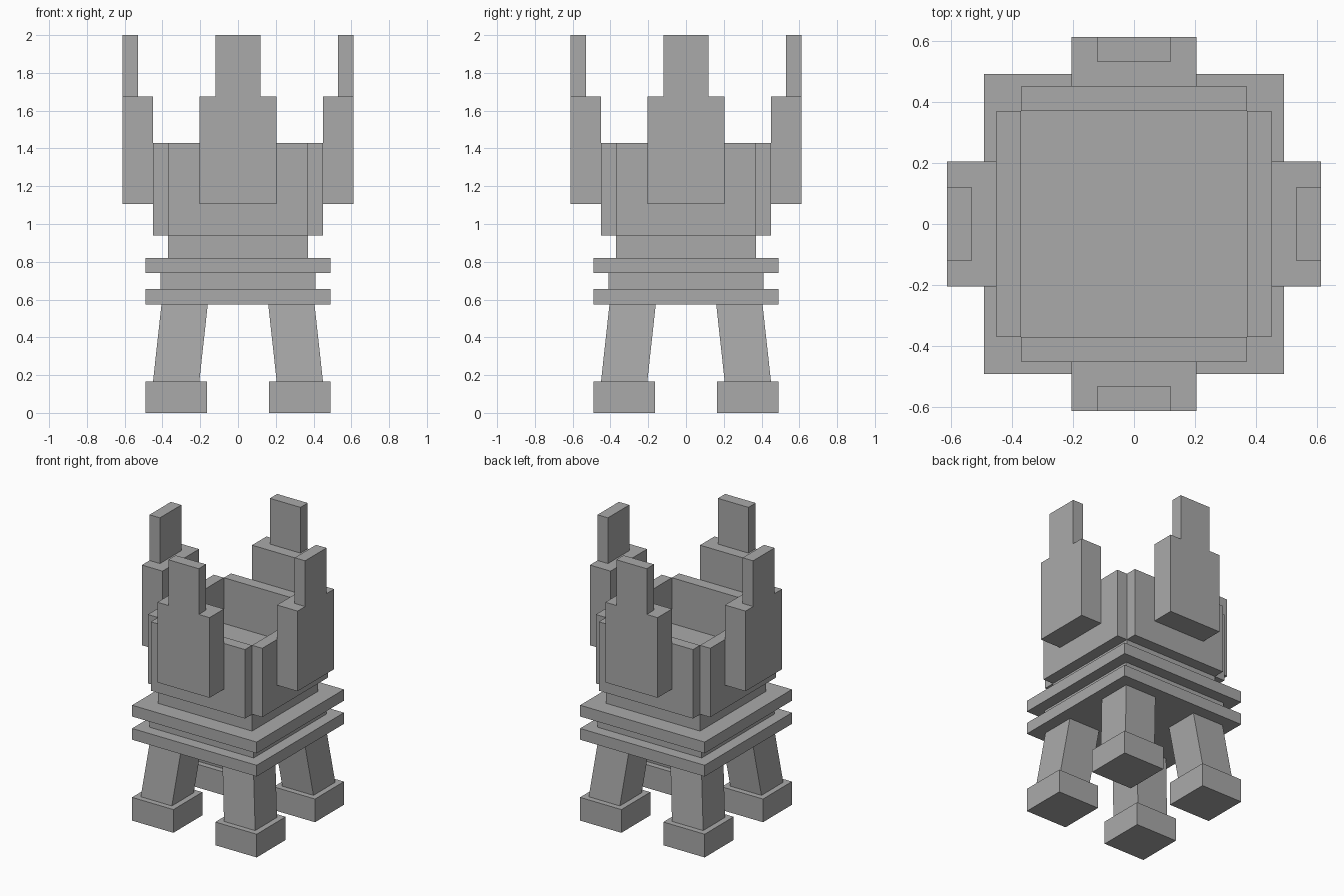
import bpy
import bmesh
from mathutils import Matrix, Vector

cube = bpy.data.objects.get("Cube")
if cube:
    bpy.data.objects.remove(cube, do_unlink=True)

GREY = (0.4, 0.4, 0.4, 1)
stone = bpy.data.materials.new("grey stone")
stone.use_nodes = True
stone.diffuse_color = GREY
stone.node_tree.nodes["Principled BSDF"].inputs["Base Color"].default_value = GREY


def block(name, low, high, lean=0.0, turn=0):
    """Box between two corners; lean shifts its top in x and y, turn counts quarter turns."""
    low, high = Vector(low), Vector(high)
    bm = bmesh.new()
    bmesh.ops.create_cube(bm, size=1)
    for v in bm.verts:
        top = v.co.z > 0
        v.co = (low + high) / 2 + v.co * (high - low)
        if top:
            v.co += Vector((lean, lean, 0))
    bm.transform(Matrix.Rotation(turn * 1.5707963, 4, "Z"))
    mesh = bpy.data.meshes.new(name)
    bm.to_mesh(mesh)
    bm.free()
    mesh.materials.append(stone)
    obj = bpy.data.objects.new(name, mesh)
    bpy.context.collection.objects.link(obj)


def slab(name, half, bottom, top):
    block(name, (-half, -half, bottom), (half, half, top))


# Stacked square base and the bowl floor
slab("lower_plate", 0.49, 0.575, 0.655)
slab("plate_spacer", 0.41, 0.655, 0.74)
slab("upper_plate", 0.49, 0.74, 0.82)
slab("bowl_core", 0.37, 0.82, 1.105)

# Each quarter: corner leg, side wall and stepped tower
corners = ("back_left", "back_right", "front_right", "front_left")
sides = ("left", "back", "right", "front")
for i in range(4):
    block(corners[i] + "_foot", (0.165, 0.165, 0), (0.49, 0.49, 0.165), turn=i)
    block(corners[i] + "_leg", (0.205, 0.205, 0.165), (0.45, 0.45, 0.575), -0.045, i)
    block(sides[i] + "_wall", (0.37, -0.37, 0.94), (0.45, 0.37, 1.43), turn=i)
    block(sides[i] + "_tower", (0.45, -0.205, 1.105), (0.612, 0.205, 1.675), turn=i)
    block(sides[i] + "_spire", (0.53, -0.12, 1.675), (0.612, 0.12, 2), turn=i)
